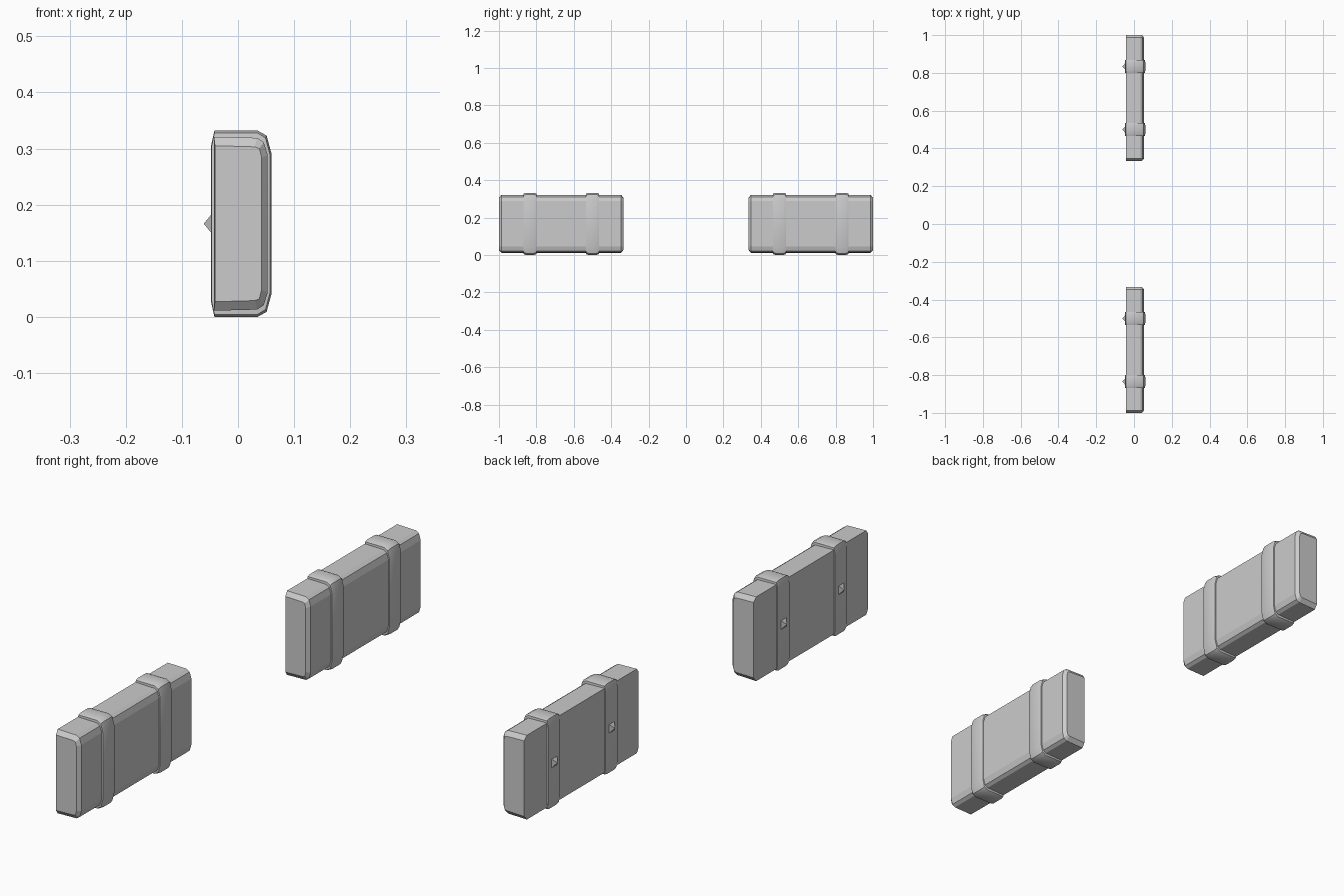
import bpy, math

if "Cube" in bpy.data.objects:
    bpy.data.objects.remove(bpy.data.objects["Cube"])

ZC = 0.166  # mid height shared by every part


def profile(half):
    """Closed x/z outline, mirrored about mid height, from (x, half height) points."""
    return [(x, ZC + h) for x, h in half] + [(x, ZC - h) for x, h in reversed(half)]


def loft(name, rings, y0, caps, smooth=False):
    """Skin equal outlines placed at y offsets; optionally close both ends."""
    n = len(rings[0][1])
    verts = [(x, y0 + y, z) for y, ring in rings for x, z in ring]
    faces = []
    for r in range(len(rings) - 1):
        for i in range(n):
            j = (i + 1) % n
            faces.append((r * n + i, r * n + j, (r + 1) * n + j, (r + 1) * n + i))
    if caps:
        faces.append(tuple(reversed(range(n))))
        faces.append(tuple((len(rings) - 1) * n + i for i in range(n)))
    mesh = bpy.data.meshes.new(name)
    mesh.from_pydata(verts, [], faces)
    obj = bpy.data.objects.new(name, mesh)
    bpy.context.collection.objects.link(obj)
    bpy.context.view_layer.objects.active = obj
    obj.select_set(True)
    bpy.ops.object.mode_set(mode='EDIT')
    bpy.ops.mesh.select_all(action='SELECT')
    bpy.ops.mesh.normals_make_consistent(inside=False)
    bpy.ops.object.mode_set(mode='OBJECT')
    if smooth:
        bpy.ops.object.shade_smooth_by_angle(angle=math.radians(40))
    obj.select_set(False)
    return obj


# Outlines: box body, its smaller end face, and the strap wrapping round it
body = profile([(-0.043, 0.155), (0.034, 0.153), (0.046, 0.145), (0.053, 0.122)])
end = profile([(-0.041, 0.139), (0.030, 0.137), (0.038, 0.134), (0.042, 0.118)])
strap_out = profile([(-0.048, 0.139), (-0.042, 0.166), (0.035, 0.166),
                     (0.051, 0.157), (0.060, 0.124)])
strap_edge = profile([(-0.047, 0.138), (-0.042, 0.162), (0.034, 0.162),
                      (0.049, 0.153), (0.057, 0.123)])
strap_in = profile([(-0.043, 0.137), (-0.042, 0.153), (0.033, 0.152),
                    (0.045, 0.144), (0.052, 0.121)])

for side, label in ((-1, "front"), (1, "back")):
    centre = side * 0.667
    # Padded box with chamfered ends
    loft(label + "_box", [(-0.333, end), (-0.320, body), (0.320, body), (0.333, end)],
         centre, True)
    for k, off in enumerate((-0.167, 0.167)):
        # Raised strap band
        loft(f"{label}_strap_{k + 1}",
             [(-0.035, strap_in), (-0.034, strap_edge), (-0.022, strap_out),
              (0.022, strap_out), (0.034, strap_edge), (0.035, strap_in)],
             centre + off, False, True)
        # Pyramid stud on the strap's flat face
        bpy.ops.mesh.primitive_cone_add(
            vertices=4, radius1=0.0275, radius2=0, depth=0.016,
            location=(-0.053, centre + off, ZC),
            rotation=(0, -math.pi / 2, 0))
        stud = bpy.context.object
        stud.name = f"{label}_stud_{k + 1}"
        for v in stud.data.vertices:
            c, s = math.cos(math.pi / 4), math.sin(math.pi / 4)
            v.co.x, v.co.y = c * v.co.x - s * v.co.y, s * v.co.x + c * v.co.y
        stud.select_set(False)
